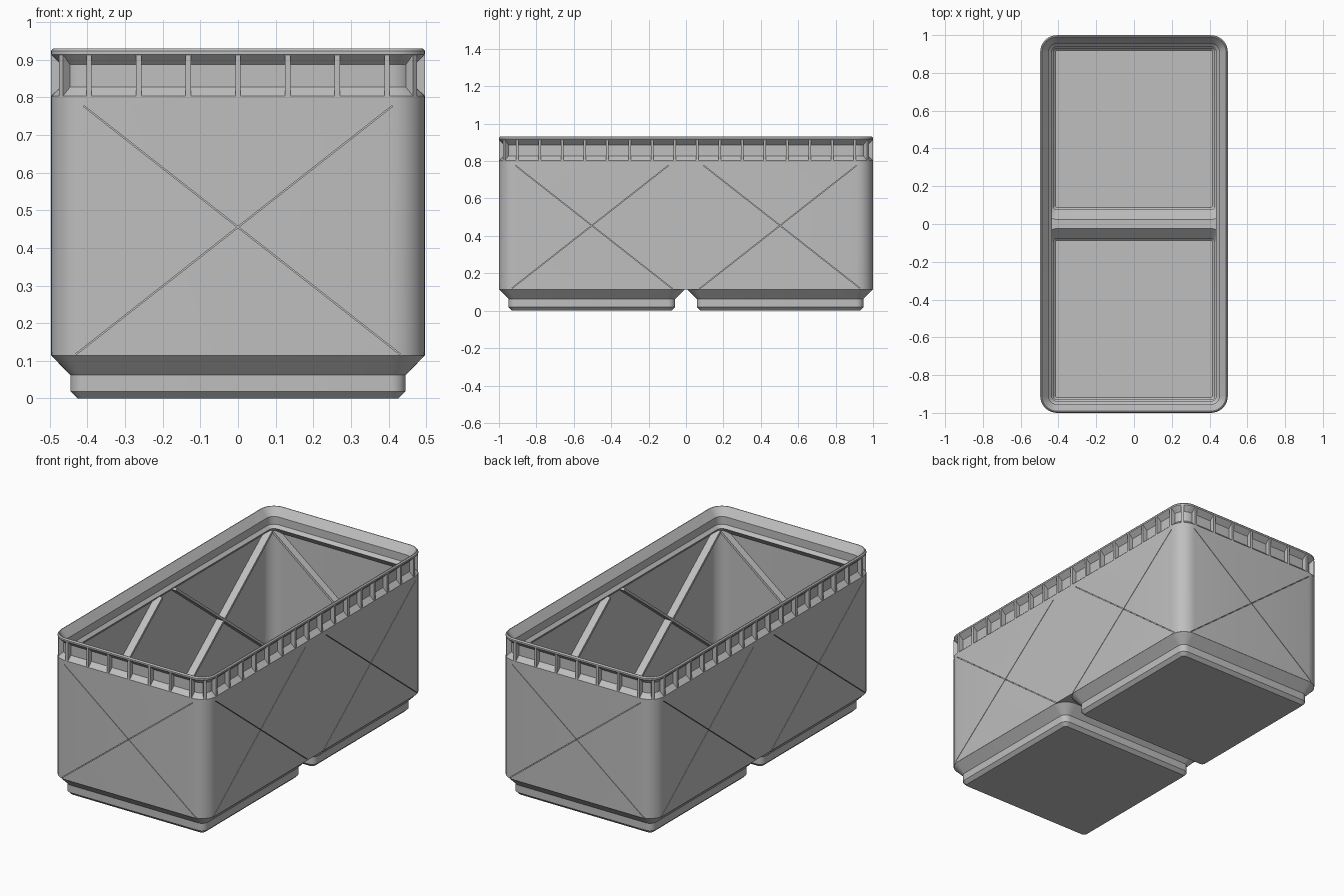
import bpy, bmesh, math
from mathutils import Matrix, Vector

if "Cube" in bpy.data.objects:
    bpy.data.objects.remove(bpy.data.objects["Cube"])

grey = bpy.data.materials.new("grey_plastic")
grey.diffuse_color = (0.52, 0.52, 0.52, 1)
grey.use_nodes = True
grey.node_tree.nodes["Principled BSDF"].inputs["Base Color"].default_value = grey.diffuse_color

HALF, CELL, RAD = 0.497, 0.503, 0.09   # half width, cell centre offset, corner radius


def finish(bm, name):
    bmesh.ops.recalc_face_normals(bm, faces=bm.faces)
    me = bpy.data.meshes.new(name)
    bm.to_mesh(me)
    bm.free()
    me.materials.append(grey)
    ob = bpy.data.objects.new(name, me)
    bpy.context.collection.objects.link(ob)
    return ob


def loft(name, profile, extra_y=0.0, cy=0.0, seg=8):
    """Stack rounded rectangles through (half width, height) points."""
    bm = bmesh.new()
    rings = []
    for h, z in profile:
        r = max(RAD - (HALF - h), 0.006)
        ring = []
        for q, (sx, sy) in enumerate(((1, 1), (-1, 1), (-1, -1), (1, -1))):
            for i in range(seg + 1):
                a = math.pi / 2 * (q + i / seg)
                ring.append(bm.verts.new((sx * (h - r) + r * math.cos(a),
                                          cy + sy * (h + extra_y - r) + r * math.sin(a), z)))
        rings.append(ring)
    n = len(rings[0])
    for a, b in zip(rings, rings[1:]):
        for i in range(n):
            j = (i + 1) % n
            bm.faces.new((a[i], a[j], b[j], b[i]))
    bm.faces.new(rings[0])
    bm.faces.new(rings[-1])
    return finish(bm, name)


def boolean(ob, cutter, op):
    mod = ob.modifiers.new("cut", 'BOOLEAN')
    mod.operation, mod.solver, mod.object = op, 'EXACT', cutter
    bpy.context.view_layer.objects.active = ob
    bpy.ops.object.modifier_apply(modifier=mod.name)
    bpy.data.objects.remove(cutter)


def diagonal(bm, frame, sign, d0, d1, low, high, thick):
    """Bar across a wall panel; frame has x outward, y along the wall."""
    a, b = Vector((0, -sign * low[0], low[1])), Vector((0, sign * high[0], high[1]))
    v = b - a
    mid = (a + b) / 2
    m = (frame @ Matrix.Translation(((d0 + d1) / 2, mid.y, mid.z))
         @ Matrix.Rotation(math.atan2(v.z, v.y), 4, 'X')
         @ Matrix.Diagonal((d1 - d0, v.length, thick, 1)))
    bmesh.ops.create_cube(bm, size=1, matrix=m)


def fin(bm, frame, profile, width):
    """Extruded (outward, height) profile."""
    sides = [[bm.verts.new(frame @ Vector((d, s * width / 2, z))) for d, z in profile]
             for s in (-1, 1)]
    n = len(profile)
    for i in range(n):
        j = (i + 1) % n
        bm.faces.new((sides[0][i], sides[0][j], sides[1][j], sides[1][i]))
    bm.faces.new(sides[0])
    bm.faces.new(sides[1])


# Outer wall with a recessed groove beneath the rim
bin_shell = loft("bin_shell", [(HALF, 0.114), (HALF, 0.803), (0.47, 0.828), (0.47, 0.887),
                               (0.494, 0.911), (HALF, 0.914), (HALF, 0.923), (0.491, 0.93)],
                 extra_y=CELL)

# Two chamfered feet
for s in (-1, 1):
    foot = loft("foot", [(0.4263, 0), (0.4455, 0.019), (0.4455, 0.062),
                         (0.4967, 0.1143), (0.4, 0.12)], cy=s * CELL)
    boolean(bin_shell, foot, 'UNION')

# Hollow interior with stacking lip, then the pocket inside each foot
cavity = loft("cavity", [(0.48, 0.126), (0.48, 0.78), (0.435, 0.824), (0.452, 0.841),
                         (0.452, 0.886), (0.487, 0.93), (0.492, 0.95)], extra_y=CELL)
boolean(bin_shell, cavity, 'DIFFERENCE')
for s in (-1, 1):
    pocket = loft("pocket", [(0.415, 0.02), (0.427, 0.032), (0.427, 0.07),
                             (0.479, 0.122), (0.479, 0.15)], cy=s * CELL)
    boolean(bin_shell, pocket, 'DIFFERENCE')

# Wall panels: two per long side, one per short side
panels = []
for k in range(4):
    rot = Matrix.Rotation(k * math.pi / 2, 4, 'Z')
    if k % 2 == 0:
        panels += [rot @ Matrix.Translation((0, s * CELL, 0)) for s in (-1, 1)]
    else:
        panels.append(rot @ Matrix.Translation((CELL, 0, 0)))

# Crossed slits scored outside, crossed ribs inside
ribs = bmesh.new()
for frame in panels:
    for sign in (-1, 1):
        bm = bmesh.new()
        diagonal(bm, frame, sign, 0.486, 0.51, (0.43, 0.118), (0.41, 0.777), 0.003)
        boolean(bin_shell, finish(bm, "slit"), 'DIFFERENCE')
        diagonal(ribs, frame, sign, 0.437, 0.482, (0.43, 0.118), (0.44, 0.80), 0.014)
finish(ribs, "cross_ribs")

# Small upright fins bridging the groove, plus one on each corner
fins = bmesh.new()
shape = [(0.4965, 0.80), (0.466, 0.826), (0.466, 0.889), (0.4945, 0.913), (0.4965, 0.913)]
for k in range(4):
    rot = Matrix.Rotation(k * math.pi / 2, 4, 'Z')
    if k % 2 == 0:
        spots = [(0, -0.903 + i * 0.1204) for i in range(16)]
    else:
        spots = [(CELL, (i - 3) * 0.132) for i in range(7)]
    for out, along in spots:
        fin(fins, rot @ Matrix.Translation((out, along, 0)), shape, 0.014)
for sx in (-1, 1):
    for sy in (-1, 1):
        c = HALF - RAD
        frame = (Matrix.Translation((sx * c, sy * (c + CELL), 0))
                 @ Matrix.Rotation(math.atan2(sy, sx), 4, 'Z')
                 @ Matrix.Translation((-c, 0, 0)))
        fin(fins, frame, shape, 0.014)
finish(fins, "rim_fins")

# Smooth the rounded corners, keep the edges crisp
bpy.ops.object.select_all(action='DESELECT')
bin_shell.select_set(True)
bpy.context.view_layer.objects.active = bin_shell
bpy.ops.object.shade_smooth_by_angle(angle=math.radians(25))
